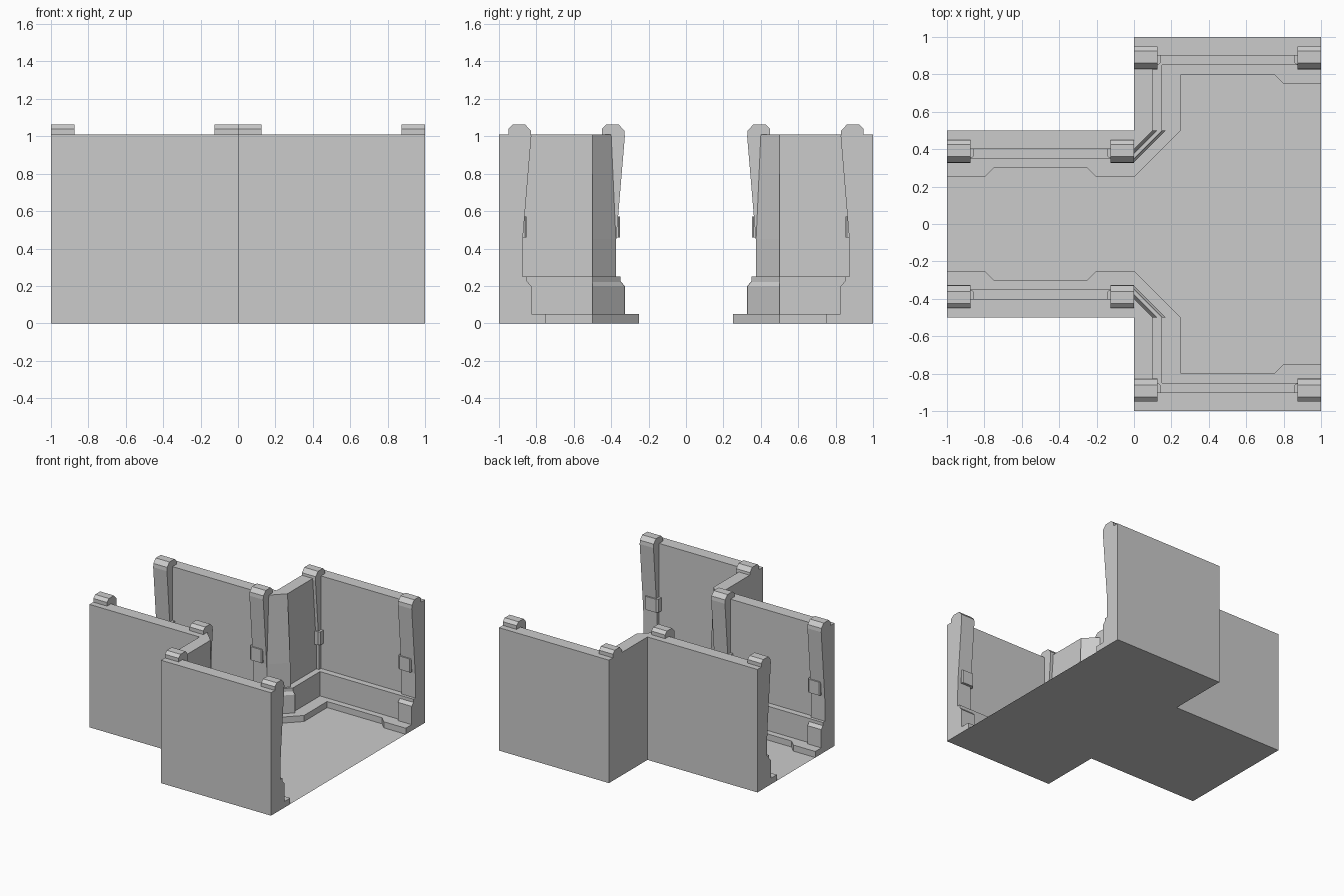
import bpy, bmesh

if "Cube" in bpy.data.objects:
    bpy.data.objects.remove(bpy.data.objects["Cube"])


def loft(name, rings, mirror=True):
    """Capped solid through matching rings; mirrored to the other side in y."""
    bm = bmesh.new()
    loops = [[bm.verts.new(p) for p in ring] for ring in rings]
    n = len(loops[0])
    for a, b in zip(loops, loops[1:]):
        for i in range(n):
            j = (i + 1) % n
            bm.faces.new((a[i], a[j], b[j], b[i]))
    bm.faces.new(loops[0])
    if len(loops) > 1:
        bm.faces.new(loops[-1])
    bmesh.ops.recalc_face_normals(bm, faces=bm.faces)
    mesh = bpy.data.meshes.new(name)
    bm.to_mesh(mesh)
    bm.free()
    ob = bpy.data.objects.new(name, mesh)
    bpy.context.collection.objects.link(ob)
    if mirror:
        m = ob.modifiers.new("mirror", 'MIRROR')
        m.use_axis = (False, True, False)
    return ob


def slab(name, outline, z0, z1):
    return loft(name, [[(x, y, z) for x, y in outline] for z in (z0, z1)])


# T-shaped floor sheet
floor = [(-1, -.5), (0, -.5), (0, -1), (1, -1), (1, 1), (0, 1), (0, .5), (-1, .5)]
ob = loft("floor", [[(x, y, 0) for x, y in floor]], mirror=False)
if ob.data.polygons[0].normal.z < 0:
    ob.data.flip_normals()

# Wall running narrow -> step -> wide
outer = [(-1, .5), (0, .5), (0, 1), (1, 1)]
inner = [(1, .9), (.1, .9), (.1, .5), (0, .4), (-1, .4)]
slab("wall", outer + inner, 0, 1.01)

# Skirting ledge along the inside of the wall
ledge = [(1, .85), (.15, .85), (.15, .5), (0, .35), (-1, .35)]
slab("ledge", inner[::-1] + ledge, 0, .25)

# Low kerb with wider pads beneath the pillars
kerb = [(1, .75), (.8, .75), (.75, .8), (.25, .8), (.25, .5), (0, .25),
        (-.2, .25), (-.25, .3), (-.75, .3), (-.8, .25), (-1, .25)]
slab("kerb", ledge[::-1] + kerb, 0, .05)

# Diagonal corner column, thicker toward the base
levels = [(.17, 0), (.17, .2), (.125, .25), (.125, .45), (.1, 1.01)]
loft("corner_column", [[(0, .5, z), (s, .5, z), (0, .5 - s, z)] for s, z in levels])

# Pillar side profile: (distance inward from outer wall, height)
profile = [(.05, .98), (.05, 1.04), (.075, 1.063), (.14, 1.063), (.17, 1.03),
           (.173, 1.0), (.127, .45), (.125, .25), (.173, .2), (.173, 0), (.08, 0), (.08, .98)]

# Clasp plan: (distance from tile end, distance inward)
clasp = [(.03, .1), (.03, .14), (.037, .148), (.13, .148), (.145, .135), (.145, .1)]

for x_end, sign, wall_y in ((-1, 1, .5), (0, -1, .5), (0, 1, 1), (1, -1, 1)):
    loft("pillar", [[(x_end + sign * t, wall_y - d, z) for d, z in profile]
                    for t in (0, .125)])
    slab("pillar_clasp", [(x_end + sign * t, wall_y - d) for t, d in clasp], .46, .57)
